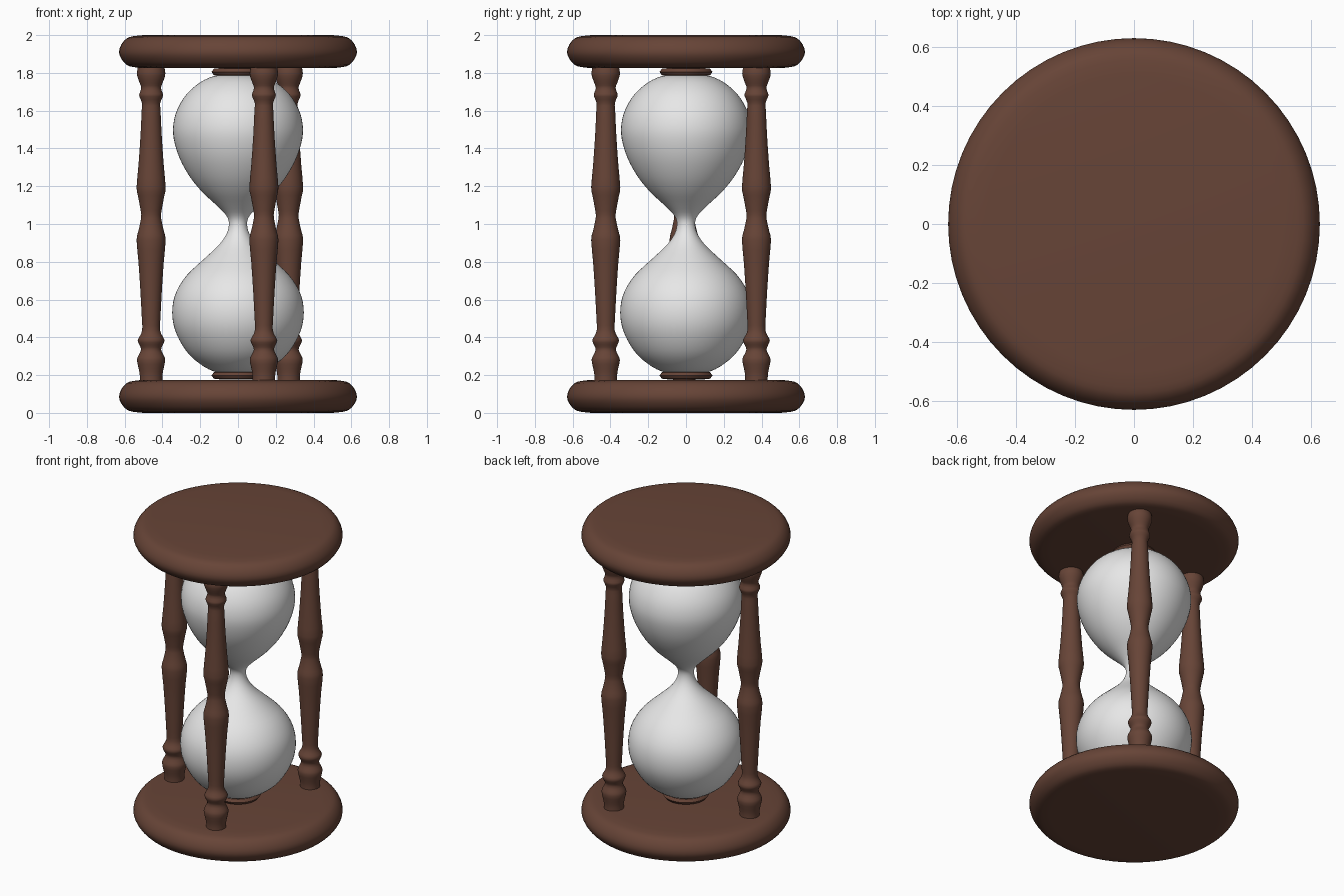
import bpy, bmesh, math

if "Cube" in bpy.data.objects:
    bpy.data.objects.remove(bpy.data.objects["Cube"])


def material(name, rgb):
    m = bpy.data.materials.new(name)
    m.diffuse_color = (*rgb, 1)
    m.use_nodes = True
    m.node_tree.nodes["Principled BSDF"].inputs["Base Color"].default_value = m.diffuse_color
    return m


wood = material("dark brown wood", (0.135, 0.058, 0.038))
white = material("pale glass", (0.8, 0.8, 0.8))


def smooth_profile(pts, steps=4):
    """Catmull-Rom interpolation through (radius, height) points."""
    out = []
    for i in range(len(pts) - 1):
        p0, p1 = pts[max(i - 1, 0)], pts[i]
        p2, p3 = pts[i + 1], pts[min(i + 2, len(pts) - 1)]
        for s in range(steps):
            t = s / steps
            out.append(tuple(0.5 * (2 * b + (c - a) * t + (2 * a - 5 * b + 4 * c - d) * t * t
                                    + (3 * b - a - 3 * c + d) * t ** 3)
                             for a, b, c, d in zip(p0, p1, p2, p3)))
    return out + [pts[-1]]


def lathe(name, profile, mat, sides=48, loc=(0, 0, 0)):
    """Spin a bottom-to-top profile around z and cap both ends."""
    bm = bmesh.new()
    rings = []
    for r, z in profile:
        rings.append([bm.verts.new((r * math.cos(2 * math.pi * k / sides),
                                    r * math.sin(2 * math.pi * k / sides), z))
                      for k in range(sides)])
    for lo, hi in zip(rings, rings[1:]):
        for k in range(sides):
            n = (k + 1) % sides
            bm.faces.new((lo[k], lo[n], hi[n], hi[k]))
    bm.faces.new(rings[0][::-1])
    bm.faces.new(rings[-1])
    me = bpy.data.meshes.new(name)
    bm.to_mesh(me)
    bm.free()
    me.materials.append(mat)
    ob = bpy.data.objects.new(name, me)
    ob.location = loc
    bpy.context.collection.objects.link(ob)
    bpy.ops.object.select_all(action='DESELECT')
    ob.select_set(True)
    bpy.context.view_layer.objects.active = ob
    bpy.ops.object.shade_smooth_by_angle(angle=math.radians(40))
    return ob


# Round end plates with soft rims
plate = [(0.50, 0), (0.555, 0.006), (0.59, 0.018), (0.618, 0.05), (0.63, 0.085),
         (0.618, 0.125), (0.59, 0.157), (0.555, 0.169), (0.50, 0.175)]
lathe("bottom_plate", smooth_profile(plate, 2), wood, 64)
lathe("top_plate", smooth_profile(plate, 2), wood, 64, (0, 0, 1.825))

# Small collars holding the glass
collar = [(0.10, 0), (0.128, 0.003), (0.14, 0.02), (0.128, 0.037), (0.10, 0.04)]
lathe("bottom_collar", collar, wood, 40, (0, 0, 0.178))
lathe("top_collar", collar, wood, 40, (0, 0, 1.785))

# Glass with two bulbs and a narrow neck
glass = [(0.06, 0.205), (0.115, 0.215), (0.18, 0.245), (0.255, 0.305), (0.31, 0.385),
         (0.342, 0.47), (0.347, 0.56), (0.325, 0.645), (0.27, 0.73), (0.18, 0.815),
         (0.105, 0.885), (0.062, 0.945), (0.048, 1.0), (0.062, 1.045), (0.115, 1.10),
         (0.19, 1.17), (0.255, 1.25), (0.31, 1.35), (0.34, 1.45), (0.342, 1.53),
         (0.32, 1.61), (0.27, 1.69), (0.20, 1.75), (0.13, 1.782), (0.06, 1.79)]
lathe("glass_bulbs", smooth_profile(glass, 3), white, 64)

# Three turned columns
column = [(0.06, 0.165), (0.06, 0.20), (0.066, 0.235), (0.075, 0.28), (0.066, 0.305),
          (0.053, 0.335), (0.062, 0.36), (0.071, 0.385), (0.058, 0.41), (0.047, 0.44),
          (0.049, 0.50), (0.057, 0.65), (0.067, 0.80), (0.077, 0.915), (0.068, 0.96),
          (0.053, 1.03), (0.055, 1.07), (0.070, 1.15), (0.077, 1.195), (0.067, 1.31),
          (0.056, 1.47), (0.050, 1.60), (0.048, 1.64), (0.062, 1.675), (0.062, 1.69),
          (0.052, 1.72), (0.060, 1.745), (0.074, 1.785), (0.074, 1.81), (0.068, 1.84)]
spots = {"left_column": (-0.46, -0.01), "front_column": (0.137, -0.425),
         "back_column": (0.268, 0.373)}
for name, (x, y) in spots.items():
    lathe(name, smooth_profile(column, 2), wood, 32, (x, y, 0))
